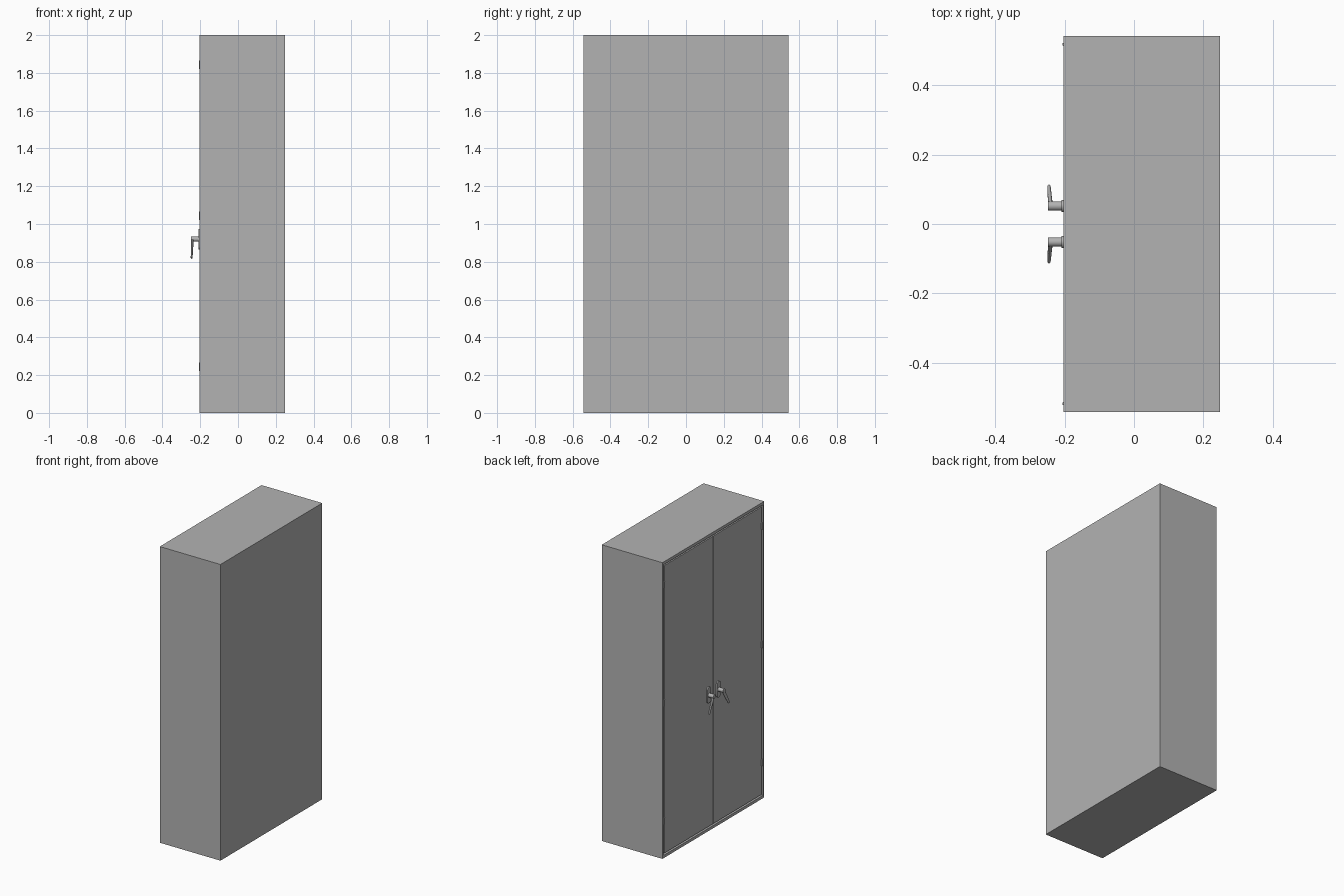
import bpy, bmesh, math
from mathutils import Vector, Matrix

cube = bpy.data.objects.get("Cube")
if cube:
    bpy.data.objects.remove(cube, do_unlink=True)

FRONT, BACK, HALF, HEIGHT = -0.204, 0.249, 0.543, 2.0
BORDER_Y, BORDER_Z, GAP = 0.02, 0.025, 0.004
HANDLE_Y, HANDLE_Z = 0.052, 0.92


def material(name, value):
    mat = bpy.data.materials.new(name)
    mat.use_nodes = True
    mat.diffuse_color = (value, value, value, 1)
    mat.node_tree.nodes["Principled BSDF"].inputs["Base Color"].default_value = (value, value, value, 1)
    return mat


grey = material("cabinet grey", 0.45)


def finish(name, bm, smooth=False):
    bmesh.ops.recalc_face_normals(bm, faces=bm.faces)
    mesh = bpy.data.meshes.new(name)
    bm.to_mesh(mesh)
    bm.free()
    mesh.materials.append(grey)
    obj = bpy.data.objects.new(name, mesh)
    bpy.context.collection.objects.link(obj)
    if smooth:
        bpy.ops.object.select_all(action="DESELECT")
        obj.select_set(True)
        bpy.context.view_layer.objects.active = obj
        bpy.ops.object.shade_smooth_by_angle(angle=math.radians(35))
    return obj


def box_mesh(low, high):
    low, high = Vector(low), Vector(high)
    bm = bmesh.new()
    bmesh.ops.create_cube(bm, size=1)
    bmesh.ops.scale(bm, vec=high - low, verts=bm.verts)
    bmesh.ops.translate(bm, vec=(low + high) / 2, verts=bm.verts)
    return bm


def rod(name, start, end, r1, r2, flatten=1.0, segments=24):
    """Tapered rod between two points; flatten squashes it along x."""
    start, end = Vector(start), Vector(end)
    axis = end - start
    bm = bmesh.new()
    bmesh.ops.create_cone(bm, cap_ends=True, segments=segments, radius1=r1,
                          radius2=r2, depth=axis.length)
    turn = axis.to_track_quat("Z", "Y").to_matrix().to_4x4()
    bmesh.ops.transform(bm, matrix=turn, verts=bm.verts)
    bmesh.ops.scale(bm, vec=(flatten, 1, 1), verts=bm.verts)
    # Restore the run of the axis after flattening
    for v in bm.verts:
        along = v.co.dot(axis) > 0
        v.co.x += (0.5 if along else -0.5) * axis.x * (1 - flatten)
    bmesh.ops.translate(bm, vec=(start + end) / 2, verts=bm.verts)
    return finish(name, bm, True)


# Hollow cabinet body with a border around the door opening
bm = box_mesh((FRONT, -HALF, 0), (BACK, HALF, HEIGHT))
opening = min(bm.faces, key=lambda f: f.calc_center_median().x)
bmesh.ops.inset_individual(bm, faces=[opening], thickness=BORDER_Y)
for v in opening.verts:
    v.co.z += (BORDER_Z - BORDER_Y) * (1 if v.co.z < 1 else -1)
rim = bmesh.ops.extrude_discrete_faces(bm, faces=[opening])["faces"][0]
bmesh.ops.translate(bm, vec=(0.43, 0, 0), verts=rim.verts)
finish("cabinet_body", bm)

for side, label in ((1, "left"), (-1, "right")):
    # Door leaf set just inside the border
    ys = sorted((side * GAP * 0.6, side * (HALF - BORDER_Y - GAP)))
    finish(f"{label}_door", box_mesh((FRONT + 0.002, ys[0], BORDER_Z + GAP),
                                     (FRONT + 0.02, ys[1], HEIGHT - BORDER_Z - GAP)))

    # Hinge knuckles on the outer edge
    for i, z in enumerate((0.245, 1.043, 1.843)):
        y = side * 0.519
        rod(f"{label}_hinge_{i + 1}", (FRONT + 0.002, y, z - 0.022),
            (FRONT + 0.002, y, z + 0.022), 0.005, 0.005, segments=16)

    # Rounded backing plate behind the handle
    y = side * HANDLE_Y
    bm = bmesh.new()
    outline = []
    for i in range(24):
        a = 2 * math.pi * (i + 0.5) / 24
        shift = 0.037 if math.sin(a) > 0 else -0.037
        outline.append(bm.verts.new((FRONT + 0.004, y + 0.018 * math.cos(a),
                                     HANDLE_Z + shift + 0.018 * math.sin(a))))
    face = bm.faces.new(outline)
    raised = bmesh.ops.extrude_face_region(bm, geom=[face])["geom"]
    bmesh.ops.translate(bm, vec=(-0.01, 0, 0),
                        verts=[g for g in raised if isinstance(g, bmesh.types.BMVert)])
    finish(f"{label}_handle_plate", bm, True)

    # Spindle and angled lever
    rod(f"{label}_handle_spindle", (FRONT, y, HANDLE_Z), (-0.249, y, HANDLE_Z), 0.0135, 0.0135)
    rod(f"{label}_handle_lever", (-0.241, y, HANDLE_Z),
        (-0.2455, side * 0.106, 0.82), 0.0125, 0.009, 0.55)
